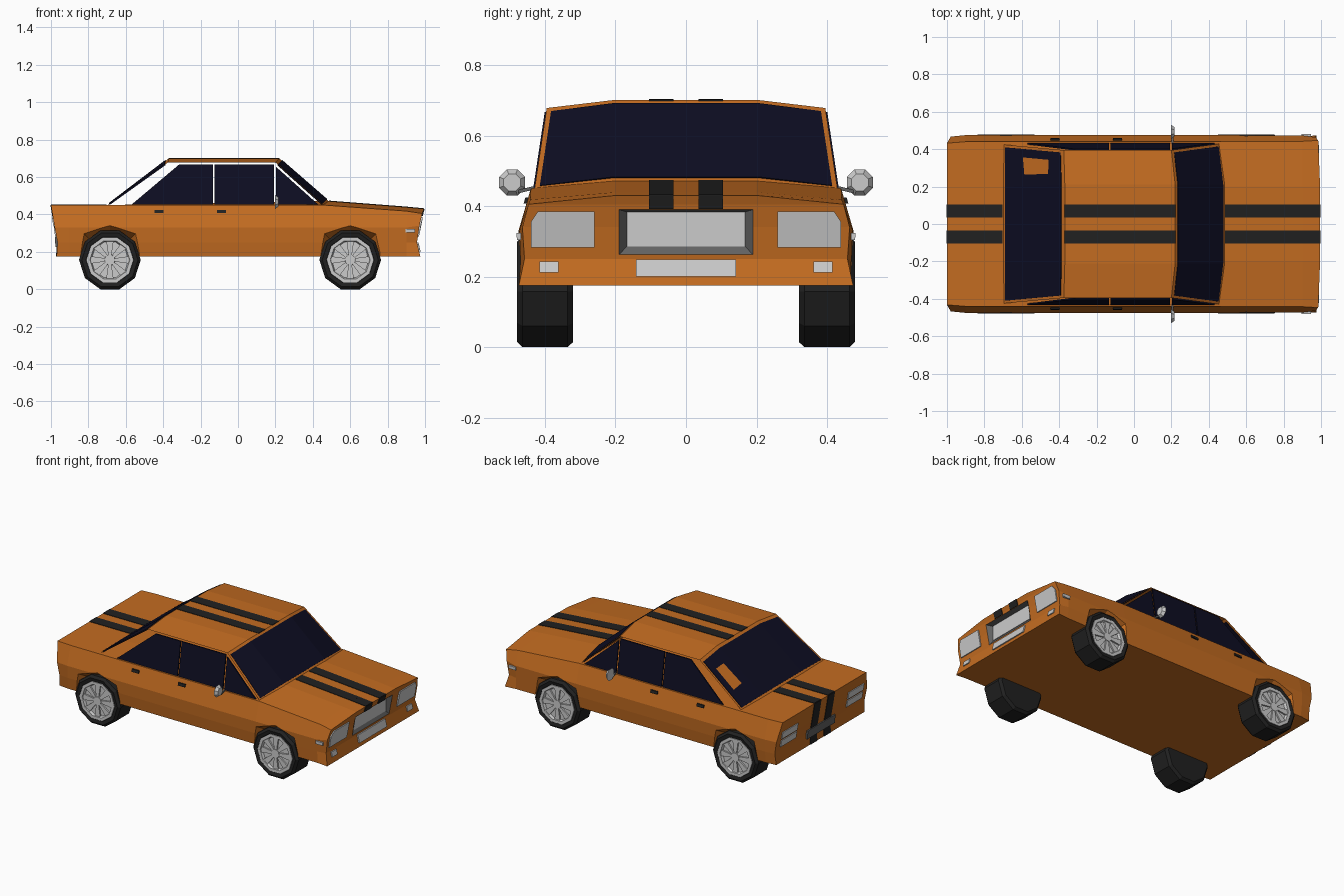
import bpy, bmesh, math
from mathutils import Vector, Matrix

if "Cube" in bpy.data.objects:
    bpy.data.objects.remove(bpy.data.objects["Cube"])


def material(name, rgb):
    m = bpy.data.materials.new(name)
    m.diffuse_color = (*rgb, 1)
    m.use_nodes = True
    m.node_tree.nodes["Principled BSDF"].inputs["Base Color"].default_value = m.diffuse_color
    return m


ORANGE = material("orange_paint", (0.55, 0.15, 0.015))
BLACK = material("black", (0.015, 0.015, 0.015))
GLASS = material("dark_glass", (0.004, 0.004, 0.016))
DARK = material("dark_grey", (0.12, 0.12, 0.12))


def finish(name, bm, mat=None):
    bmesh.ops.recalc_face_normals(bm, faces=bm.faces)
    me = bpy.data.meshes.new(name)
    bm.to_mesh(me)
    bm.free()
    ob = bpy.data.objects.new(name, me)
    bpy.context.collection.objects.link(ob)
    if mat:
        me.materials.append(mat)
    return ob


def prism(bm, a, b):
    """Solid between two matching outlines."""
    va, vb = [bm.verts.new(p) for p in a], [bm.verts.new(p) for p in b]
    bm.faces.new(va)
    bm.faces.new(vb[::-1])
    for i in range(len(a)):
        j = (i + 1) % len(a)
        bm.faces.new((va[i], vb[i], vb[j], va[j]))


def plates(name, polys, direction, mat=None, mirror=False):
    """Thin solid panels, sunk slightly and raised along a direction."""
    bm = bmesh.new()
    d = Vector(direction)
    for poly in polys:
        for s in ((1, -1) if mirror else (1,)):
            f = lambda p: Vector((p[0], p[1] * s, p[2]))
            prism(bm, [f(Vector(p) - d) for p in poly], [f(Vector(p) + d) for p in poly])
    return finish(name, bm, mat)


def interp(table, z):
    for (z0, v0), (z1, v1) in zip(table, table[1:]):
        if z <= z1:
            break
    return v0 + (v1 - v0) * (z - z0) / (z1 - z0)


def loft(bm, sections):
    """Sections of half profiles (x, y, z), mirrored across y, closed with strips."""
    n = len(sections[0])
    grid = [[bm.verts.new(p) for p in s] + [bm.verts.new((x, -y, z)) for x, y, z in reversed(s)]
            for s in sections]
    for a, b in zip(grid, grid[1:]):
        for i in range(2 * n):
            j = (i + 1) % (2 * n)
            bm.faces.new((a[i], a[j], b[j], b[i]))
    for g in (grid[0], grid[-1]):
        for i in range(n - 1):
            bm.faces.new((g[i], g[i + 1], g[2 * n - 2 - i], g[2 * n - 1 - i]))


def cut(ob, cutter):
    cutter.hide_render = True
    cutter.hide_set(True)
    m = ob.modifiers.new("cut", 'BOOLEAN')
    m.operation, m.solver, m.object = 'DIFFERENCE', 'EXACT', cutter


# Body shell
side = [(0.175, 0.462), (0.25, 0.471), (0.33, 0.475), (0.45, 0.44)]
nose = [(0.175, 0.975), (0.25, 0.957), (0.34, 0.97), (0.405, 0.988), (0.43, 0.995)]
tail = [(0.175, -0.97), (0.25, -0.965), (0.33, -0.98), (0.45, -1.0)]
mid = [(y, z) for z, y in side]
bm = bmesh.new()
loft(bm, [
    [(interp(tail, z), y - 0.008, z) for y, z in mid] + [(-1, 0.2, 0.45)],
    [(-0.9, y, z) for y, z in mid] + [(-0.9, 0.2, 0.45)],
    [(-0.7, y, z) for y, z in mid] + [(-0.7, 0.2, 0.45)],
    [(0.46, y, z) for y, z in mid] + [(0.46, 0.2, 0.473)],
    [(0.9, 0.466, 0.175), (0.9, 0.469, 0.25), (0.9, 0.473, 0.33), (0.9, 0.442, 0.418), (0.9, 0.2, 0.439)],
    [(0.975, 0.474, 0.175), (0.957, 0.458, 0.25), (0.97, 0.464, 0.34), (0.985, 0.447, 0.405), (0.995, 0.2, 0.43)],
])
body = finish("body", bm, ORANGE)

# Wheel arches: tapered hollows cut into the sides
WHEELS, WZ = (-0.685, 0.60), 0.157
arch = [(-0.165, 0.10), (-0.165, 0.19), (-0.14, 0.30), (0, 0.345), (0.14, 0.30), (0.168, 0.19), (0.168, 0.10)]
bm = bmesh.new()
for cx in WHEELS:
    for s in (1, -1):
        ring = lambda k, y: [(cx + x * k, s * y, WZ + (z - WZ) * k) for x, z in arch]
        prism(bm, ring(0.75, 0.41), ring(1.04, 0.49))
cut(body, finish("arch_cutter", bm))

# Grille recess with grey liner
outer = [(interp(nose, z) - 0.001, y, z) for y, z in ((-.19, .262), (.19, .262), (.19, .39), (-.19, .39))]
inner = [(0.945, y, z) for y, z in ((-.168, .285), (.168, .285), (.168, .383), (-.168, .383))]
bm = bmesh.new()
prism(bm, [(0.94, p[1], p[2]) for p in outer], [(1.05, p[1], p[2]) for p in outer])
cut(body, finish("grille_cutter", bm))
plates("grille_panel", [inner], (0.004, 0, 0))
bm = bmesh.new()
vo, vi = [bm.verts.new(p) for p in outer], [bm.verts.new(p) for p in inner]
for i in range(4):
    bm.faces.new((vo[i], vo[(i + 1) % 4], vi[(i + 1) % 4], vi[i]))
finish("grille_surround", bm, DARK)

# Cabin
rear_low = [(-0.70, 0.425, 0.446), (-0.70, 0.2, 0.449)]
rear_top = [(-0.375, 0.395, 0.678), (-0.37, 0.21, 0.70)]
front_top = [(0.20, 0.395, 0.678), (0.22, 0.21, 0.70)]
front_low = [(0.46, 0.43, 0.446), (0.485, 0.21, 0.47)]
bm = bmesh.new()
loft(bm, [rear_low, rear_top, front_top, front_low])
finish("cabin", bm, ORANGE)


# Windscreen and rear window, inset from the cabin slopes
def slope_glass(name, low, top, direction):
    def row(t):
        half = [Vector(a).lerp(Vector(b), t) for a, b in zip(low, top)]
        half[0].y -= 0.014
        return half + [Vector((p.x, -p.y, p.z)) for p in reversed(half)]
    a, b = row(0.04), row(0.95)
    plates(name, [(a[i], a[i + 1], b[i + 1], b[i]) for i in range(3)], direction, GLASS)


slope_glass("windscreen", front_low, front_top, (0.003, 0, 0.003))
slope_glass("rear_window", rear_low, rear_top, (-0.003, 0, 0.003))

# Side windows
cabin_y = lambda z: 0.43 - (z - 0.446) * 0.035 / 0.232
panes = [[(-0.57, 0.452), (-0.134, 0.452), (-0.134, 0.667), (-0.315, 0.667)],
         [(-0.126, 0.452), (0.193, 0.452), (0.193, 0.667), (-0.126, 0.667)],
         [(0.203, 0.452), (0.43, 0.452), (0.203, 0.655)]]
plates("side_windows", [[(x, cabin_y(z), z) for x, z in p] for p in panes], (0, 0.004, 0), GLASS, True)

# Racing stripes following the centre line
paths = [[(interp(nose, 0.392), 0.392), (0.995, 0.43), (0.9, 0.439), (0.487, 0.471)],
         [(0.222, 0.699), (-0.372, 0.70)],
         [(-0.702, 0.45), (-1, 0.45), (-0.98, 0.33), (-0.965, 0.25), (-0.97, 0.175)]]
bm = bmesh.new()
for path in paths:
    for (x0, z0), (x1, z1) in zip(path, path[1:]):
        n = Vector((z1 - z0, 0, x0 - x1)).normalized() * 0.003
        for y in (-0.07, 0.07):
            quad = [Vector((x, y + w, z)) for x, z, w in
                    ((x0, z0, -.035), (x0, z0, .035), (x1, z1, .035), (x1, z1, -.035))]
            prism(bm, [p - n for p in quad], [p + n for p in quad])
finish("stripes", bm, BLACK)


# Lamps, plates, markers and handles
def rect(a0, a1, z0, z1):
    return [(a0, z0), (a1, z0), (a1, z1), (a0, z1)]


def end_plate(name, outlines, table, depth, mat=None, mirror=True):
    plates(name, [[(interp(table, z), y, z) for y, z in o] for o in outlines], (depth, 0, 0), mat, mirror)


end_plate("headlights", [[(.26, .282), (.44, .282), (.44, .355), (.42, .385), (.26, .385)]], nose, 0.006)
end_plate("front_indicators", [rect(.362, .415, .212, .243)], nose, 0.007)
end_plate("front_number_plate", [rect(-.142, .142, .2, .249)], nose, 0.008, mirror=False)
end_plate("tail_lights", [rect(.26, .42, .335, .38), rect(.26, .42, .28, .325)], tail, 0.006)
end_plate("rear_number_plate", [rect(-.142, .142, .225, .28)], tail, 0.009, DARK, False)


def side_plate(name, outlines, depth, mat=None):
    plates(name, [[(x, interp(side, z), z) for x, z in o] for o in outlines], (0, depth, 0), mat, True)


side_plate("side_markers", [rect(.895, .945, .303, .323)], 0.006)
side_plate("door_handles", [rect(-.447, -.397, .407, .424), rect(-.113, -.063, .407, .424)], 0.008, BLACK)

# Door mirrors: octagonal heads on short stalks
bm = bmesh.new()
for s in (1, -1):
    place = Matrix.Translation((0.208, 0.493 * s, 0.467)) @ Matrix.Rotation(math.pi / 2, 4, 'Y') \
        @ Matrix.Rotation(math.pi / 8, 4, 'Z')
    bmesh.ops.create_cone(bm, cap_ends=True, segments=8, radius1=0.04, radius2=0.026, depth=0.018, matrix=place)
finish("door_mirrors", bm)
plates("mirror_stalks", [[(.206, .425, .448), (.206, .475, .436), (.206, .475, .446), (.206, .425, .458)]],
       (0.005, 0, 0), DARK, True)


# Wheels: ten-sided tyres and rims with eight spokes
def lathe(bm, profile, cx, s, n=10):
    rings = [[bm.verts.new((cx + r * math.cos(a), s * y, WZ + r * math.sin(a)))
              for a in [math.tau * (k + 0.5) / n - math.pi / 2 for k in range(n)]] for r, y in profile]
    for a, b in zip(rings, rings[1:]):
        for k in range(n):
            bm.faces.new((a[k], a[(k + 1) % n], b[(k + 1) % n], b[k]))
    bm.faces.new(rings[0])
    bm.faces.new(rings[-1])


for cx, end in zip(WHEELS, ("rear", "front")):
    for s, hand in ((1, "left"), (-1, "right")):
        bm = bmesh.new()
        lathe(bm, [(.115, .455), (.128, .474), (.15, .479), (.165, .464), (.165, .336), (.15, .32)], cx, s)
        finish(f"{end}_{hand}_tyre", bm, BLACK)
        bm = bmesh.new()
        lathe(bm, [(.028, .474), (.03, .461), (.1, .461), (.107, .476), (.126, .476), (.126, .45)], cx, s)
        for k in range(8):
            a = math.tau * k / 8
            u, v = Vector((math.cos(a), 0, math.sin(a))), Vector((-math.sin(a), 0, math.cos(a)))
            spoke = lambda y: [Vector((cx, s * y, WZ)) + u * r + v * w for r, w in
                               ((.02, -.008), (.105, -.02), (.105, .02), (.02, .008))]
            prism(bm, spoke(.458), spoke(.471))
        finish(f"{end}_{hand}_rim", bm)
